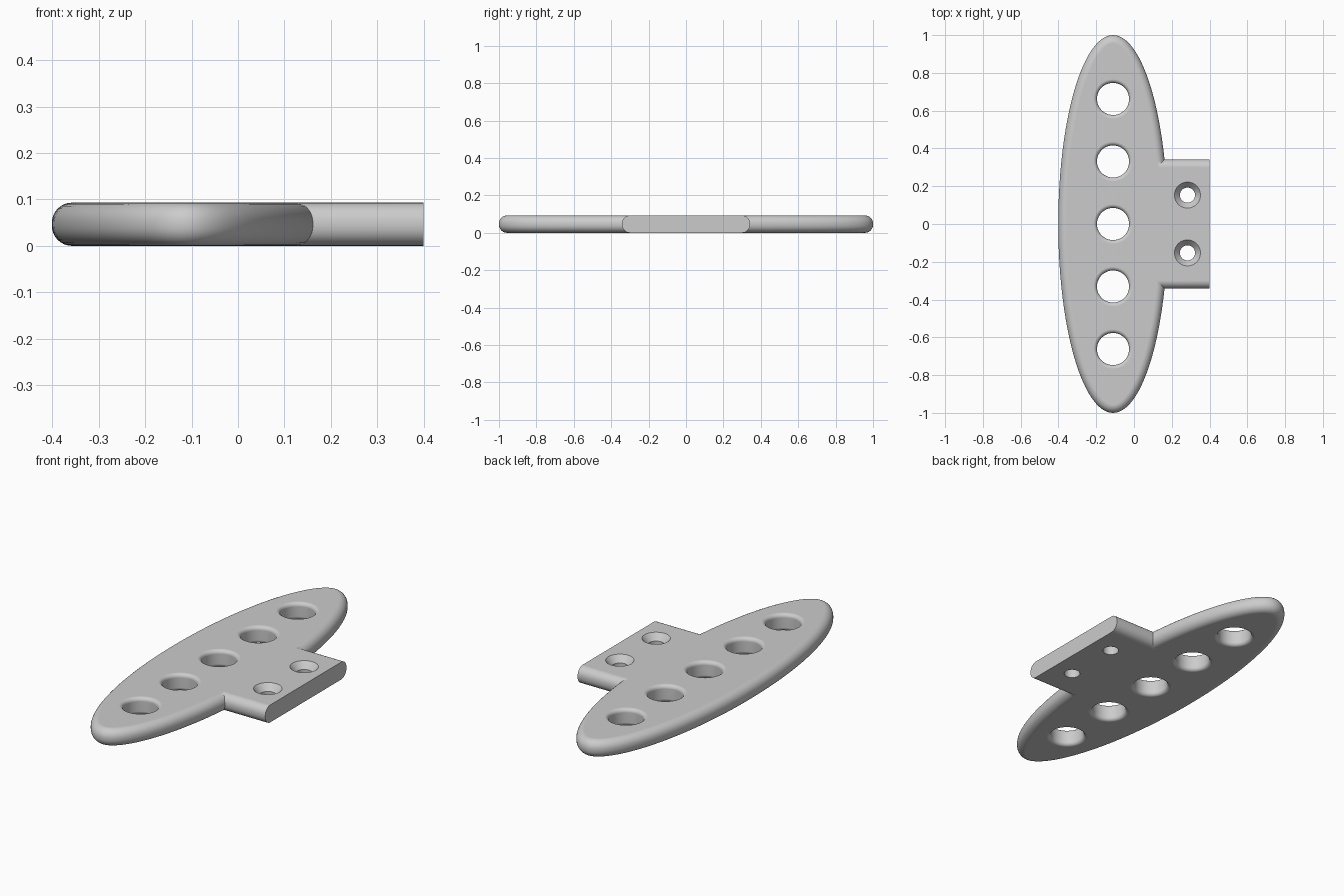
import bpy, bmesh
from math import sin, cos, pi, hypot

cube = bpy.data.objects.get("Cube")
if cube:
    bpy.data.objects.remove(cube, do_unlink=True)

H = 0.093            # plate thickness
R = 0.043            # outer edge rounding
CX, A, B = -0.111, 0.29, 1.0   # oval centre and half axes

grey = bpy.data.materials.new("plain grey")
grey.use_nodes = True
grey.diffuse_color = (0.6, 0.6, 0.6, 1)
grey.node_tree.nodes["Principled BSDF"].inputs["Base Color"].default_value = (0.6, 0.6, 0.6, 1)


def loft(name, rings):
    """Closed solid skinned through rings of points, capped at both ends."""
    bm = bmesh.new()
    loops = [[bm.verts.new(p) for p in ring] for ring in rings]
    n = len(loops[0])
    for low, high in zip(loops, loops[1:]):
        for i in range(n):
            j = (i + 1) % n
            bm.faces.new((low[i], low[j], high[j], high[i]))
    bm.faces.new(loops[0][::-1])
    bm.faces.new(loops[-1])
    bmesh.ops.recalc_face_normals(bm, faces=bm.faces)
    mesh = bpy.data.meshes.new(name)
    bm.to_mesh(mesh)
    bm.free()
    mesh.materials.append(grey)
    obj = bpy.data.objects.new(name, mesh)
    bpy.context.collection.objects.link(obj)
    return obj


def rounded_edge(r, steps=8):
    """(inset, z) pairs going up a rounded edge."""
    arc = [(r * (1 - sin(k * pi / 2 / steps)), r * (1 - cos(k * pi / 2 / steps)))
           for k in range(steps + 1)]
    return arc + [(d, H - z) for d, z in reversed(arc)]


def oval(inset, z, n=128):
    """Ellipse ring offset inwards along its normals."""
    ring = []
    for i in range(n):
        c, s = cos(2 * pi * i / n), sin(2 * pi * i / n)
        length = hypot(B * c, A * s)
        ring.append((CX + A * c - inset * B * c / length, B * s - inset * A * s / length, z))
    return ring


def lathe(name, x, y, profile, n=48):
    return loft(name, [[(x + r * cos(2 * pi * i / n), y + r * sin(2 * pi * i / n), z)
                        for i in range(n)] for r, z in profile])


def combine(target, tool, operation):
    mod = target.modifiers.new(tool.name, 'BOOLEAN')
    mod.operation, mod.solver, mod.object = operation, 'EXACT', tool
    bpy.context.view_layer.objects.active = target
    bpy.ops.object.modifier_apply(modifier=mod.name)
    bpy.data.objects.remove(tool, do_unlink=True)


# Oval plate with rounded rim
plate = loft("oval_plate", [oval(d, z) for d, z in rounded_edge(R)])

# Mounting tab, rounded along its two long edges
edge = rounded_edge(R)
section = [(0.342 - d, z) for d, z in edge] + [(d - 0.342, z) for d, z in reversed(edge)]
tab = loft("mounting_tab", [[(x, y, z) for y, z in section] for x in (CX + 0.12, 0.4)])
combine(plate, tab, 'UNION')

# Row of large holes with softened rims
soft = [(0.085 + 0.02 - d, z) for d, z in
        [(0.02 - d, z) for d, z in rounded_edge(0.02, 6)]]
soft = [(0.085 + 0.02 - (0.105 - r), z) for r, z in soft]
flare = [(0.085 + d, z) for d, z in rounded_edge(0.02, 6)]
for i in range(-2, 3):
    profile = [(flare[0][0], -0.05)] + flare + [(flare[-1][0], H + 0.05)]
    combine(plate, lathe("hole_cutter", CX, i * 0.331, profile), 'DIFFERENCE')

# Countersunk screw holes in the tab
for side in (-1, 1):
    profile = [(0.04, -0.05), (0.04, H - 0.034), (0.069, H), (0.069, H + 0.05)]
    combine(plate, lathe("screw_cutter", 0.283, side * 0.153, profile), 'DIFFERENCE')

# Smooth shading with crisp corners
plate.name = "perforated_plate"
bpy.ops.object.select_all(action='DESELECT')
plate.select_set(True)
bpy.context.view_layer.objects.active = plate
bpy.ops.object.shade_smooth_by_angle(angle=pi / 6)
weighted = plate.modifiers.new("flat_face_normals", 'WEIGHTED_NORMAL')
weighted.keep_sharp = True
